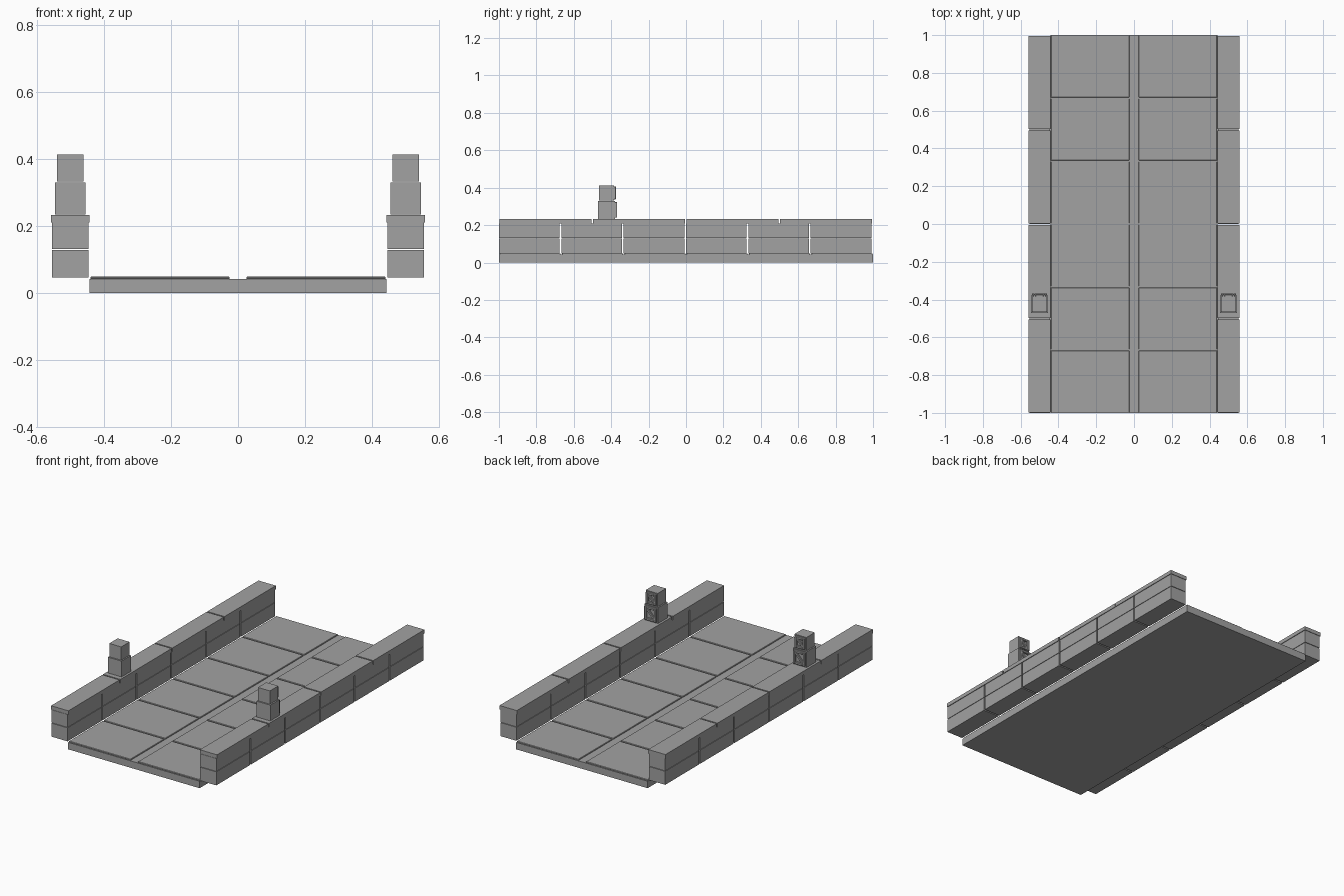
import bpy
import math
from mathutils import Matrix

cube = bpy.data.objects.get("Cube")
if cube:
    bpy.data.objects.remove(cube, do_unlink=True)

stone = bpy.data.materials.new("grey_stone")
stone.use_nodes = True
stone.diffuse_color = (0.36, 0.36, 0.36, 1)
stone.node_tree.nodes["Principled BSDF"].inputs["Base Color"].default_value = (0.36, 0.36, 0.36, 1)


def box(name, x, y, z, bevel=0):
    """Box from (low, high) ranges, with an optional small chamfer."""
    ranges = (x, y, z)
    bpy.ops.mesh.primitive_cube_add(size=1)
    obj = bpy.context.object
    obj.name = name
    size = Matrix.Diagonal([hi - lo for lo, hi in ranges] + [1])
    centre = Matrix.Translation([(lo + hi) / 2 for lo, hi in ranges])
    obj.data.transform(centre @ size)
    obj.data.materials.append(stone)
    if bevel:
        mod = obj.modifiers.new("chamfer", "BEVEL")
        mod.width = bevel
        mod.segments = 1
    return obj


def side_range(side, lo, hi):
    return (lo, hi) if side > 0 else (-hi, -lo)


def crate(name, side, half, y, z):
    """Solid block with a frame and a diagonal brace on its back face."""
    cx = side * 0.5
    x = (cx - half, cx + half)
    box(name, x, y, z)
    bar, inset, depth = 0.014, 0.006, 0.011
    back = (y[1] - 0.002, y[1] + depth)
    left, right = x[0] + inset, x[1] - inset
    low, high = z[0] + inset, z[1] - inset
    for label, bx, bz in (
        ("side_a", (left, left + bar), (low, high)),
        ("side_b", (right - bar, right), (low, high)),
        ("bottom", (left + bar, right - bar), (low, low + bar)),
        ("top", (left + bar, right - bar), (high - bar, high)),
    ):
        box(name + "_frame_" + label, bx, back, bz, 0.002)
    # Diagonal brace
    w, h = right - left - 2 * bar, high - low - 2 * bar
    length = math.hypot(w, h)
    brace = box(name + "_brace", (-length / 2, length / 2), (0, depth), (-bar / 2, bar / 2), 0.002)
    brace.data.transform(Matrix.Rotation(-math.atan2(h, w), 4, "Y"))
    brace.data.transform(Matrix.Translation((cx, y[1] - 0.002, (z[0] + z[1]) / 2)))


# Road bed
box("road_bed", (-0.442, 0.442), (-1, 1), (0, 0.042))

STEP = 1 / 3
for side in (-1, 1):
    tag = "left" if side > 0 else "right"
    for i in range(6):
        start = -1 + i * STEP
        # Paving slabs either side of the centre groove
        box(f"{tag}_paving_{i}", side_range(side, 0.025, 0.44),
            (start + 0.004, start + STEP - 0.004), (0.041, 0.049), 0.002)
        # Two courses of wall blocks with open joints
        for course, z in (("lower", (0.047, 0.129)), ("upper", (0.132, 0.21))):
            box(f"{tag}_{course}_block_{i}", side_range(side, 0.446, 0.554),
                (start, start + STEP - 0.009), z)
    # Coping stones
    for i in range(4):
        start = -1 + i / 2
        box(f"{tag}_coping_{i}", side_range(side, 0.442, 0.558),
            (start + 0.002, start + 0.494), (0.21, 0.233))
    # Stacked crates
    crate(tag + "_lower_crate", side, 0.046, (-0.47, -0.379), (0.234, 0.33))
    crate(tag + "_upper_crate", side, 0.04, (-0.465, -0.385), (0.332, 0.413))
